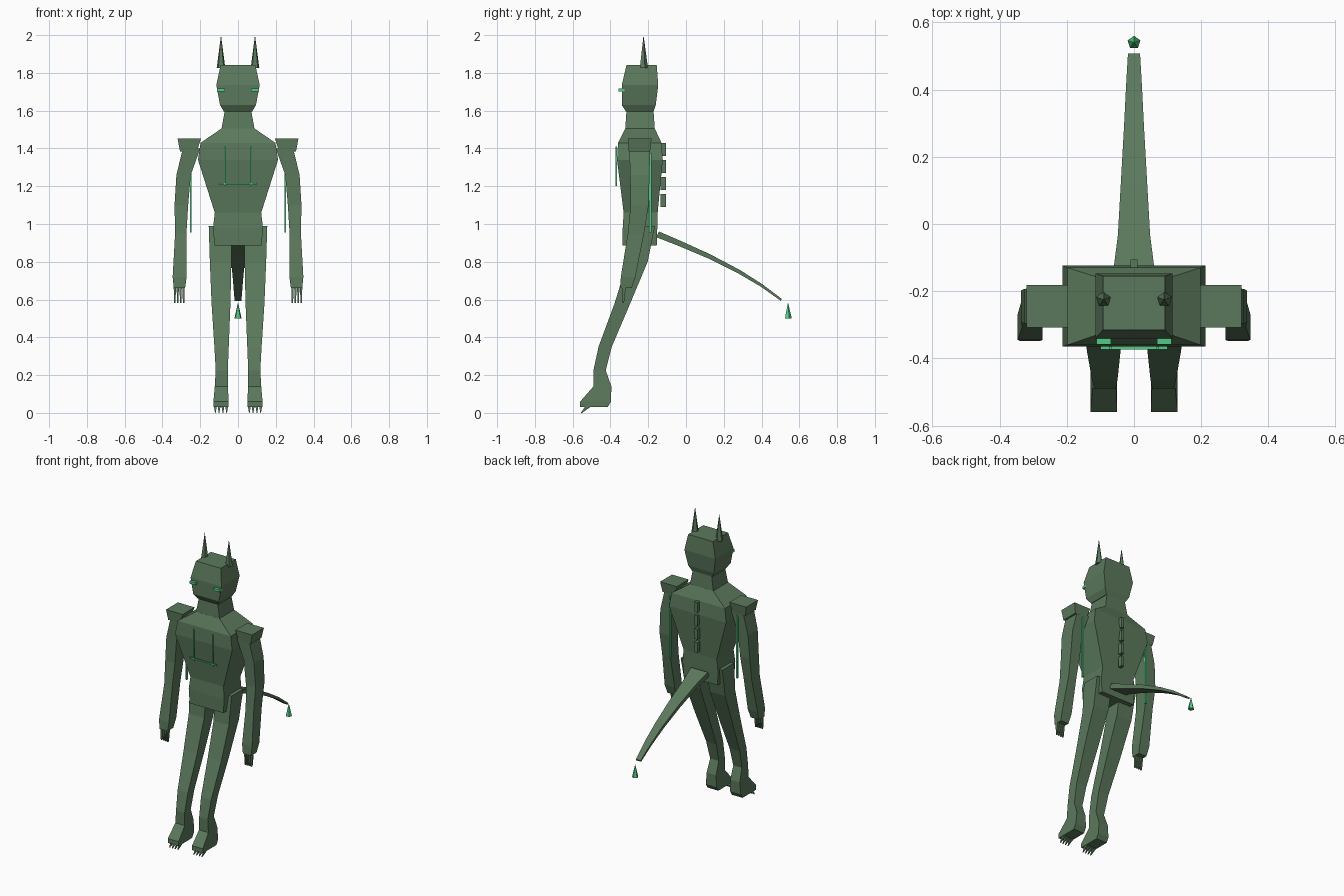
import bpy, bmesh, math


def material(name, rgb):
    m = bpy.data.materials.new(name)
    m.diffuse_color = (*rgb, 1)
    return m


BODY = material("moss_green", (0.105, 0.19, 0.107))
GLOW = material("bright_green", (0.085, 0.60, 0.23))


def finish(name, bm, mat):
    bmesh.ops.recalc_face_normals(bm, faces=bm.faces)
    mesh = bpy.data.meshes.new(name)
    bm.to_mesh(mesh)
    bm.free()
    mesh.materials.append(mat)
    ob = bpy.data.objects.new(name, mesh)
    bpy.context.collection.objects.link(ob)
    return ob


def loft(name, rings, mat=BODY, side=1):
    """Skin rectangular rings given as (x, z, y_front, y_back, half_width)."""
    bm = bmesh.new()
    loops = []
    for x, z, y0, y1, w in rings:
        x *= side
        loops.append([bm.verts.new(p) for p in
                      ((x - w, y0, z), (x + w, y0, z), (x + w, y1, z), (x - w, y1, z))])
    for a, b in zip(loops, loops[1:]):
        for i in range(4):
            j = (i + 1) % 4
            bm.faces.new((a[i], a[j], b[j], b[i]))
    bm.faces.new(loops[0])
    bm.faces.new(loops[-1])
    return finish(name, bm, mat)


def box(name, x, y, z, mat=BODY):
    """Box from (min, max) ranges."""
    cx, w = (x[0] + x[1]) / 2, abs(x[1] - x[0]) / 2
    return loft(name, [(cx, z[0], *y, w), (cx, z[1], *y, w)], mat)


def spike(name, x, y, z0, z1, r, mat=BODY):
    """Five-sided cone."""
    bm = bmesh.new()
    tip = bm.verts.new((x, y, z1))
    base = [bm.verts.new((x + r * math.sin(i * math.tau / 5),
                          y + r * math.cos(i * math.tau / 5), z0)) for i in range(5)]
    bm.faces.new(base)
    for i in range(5):
        bm.faces.new((base[i], base[(i + 1) % 5], tip))
    return finish(name, bm, mat)


# Torso, neck and head
loft("torso", [(0, 0.885, -0.335, -0.155, 0.125), (0, 0.98, -0.335, -0.152, 0.132),
               (0, 1.06, -0.33, -0.15, 0.123), (0, 1.34, -0.365, -0.123, 0.212),
               (0, 1.43, -0.36, -0.13, 0.198), (0, 1.505, -0.322, -0.165, 0.088)])
loft("neck", [(0, 1.50, -0.322, -0.165, 0.088), (0, 1.60, -0.315, -0.172, 0.07)])
loft("head", [(0, 1.595, -0.318, -0.172, 0.075), (0, 1.63, -0.34, -0.16, 0.095),
              (0, 1.735, -0.34, -0.147, 0.115), (0, 1.842, -0.315, -0.155, 0.092)])

# Spine ridge blocks
for i in range(4):
    top = 1.43 - 0.09 * i
    box(f"spine_block_{i + 1}", (-0.011, 0.011), (-0.135, -0.106), (top - 0.07, top))

# Chest piping
box("chest_band", (-0.1, 0.1), (-0.373, -0.365), (1.208, 1.216), GLOW)

# Tail: flat tapered ribbon that droops toward the tip
loft_path = [(-0.15, 0.945, 0.062), (-0.04, 0.90, 0.048), (0.12, 0.83, 0.039),
             (0.28, 0.748, 0.03), (0.40, 0.675, 0.024), (0.505, 0.598, 0.018)]
bm = bmesh.new()
rows = []
for i, (y, z, w) in enumerate(loft_path):
    t = 0.015 - 0.002 * i
    rows.append([bm.verts.new(p) for p in
                 ((-w, y - t / 2, z - t), (w, y - t / 2, z - t),
                  (w, y + t / 2, z + t), (-w, y + t / 2, z + t))])
for a, b in zip(rows, rows[1:]):
    for i in range(4):
        bm.faces.new((a[i], a[(i + 1) % 4], b[(i + 1) % 4], b[i]))
bm.faces.new(rows[0])
bm.faces.new(rows[-1])
finish("tail", bm, BODY)
spike("tail_tip", 0, 0.54, 0.50, 0.585, 0.02, GLOW)

# Paired parts
for s, tag in ((1, "left"), (-1, "right")):
    spike(f"{tag}_ear", s * 0.09, -0.225, 1.825, 2.0, 0.024)
    box(f"{tag}_eye", (s * 0.068, s * 0.111), (-0.358, -0.325), (1.702, 1.718), GLOW)
    box(f"{tag}_chest_stripe", (s * 0.067, s * 0.075), (-0.373, -0.365), (1.20, 1.41), GLOW)
    box(f"{tag}_arm_stripe", (s * 0.245, s * 0.255), (-0.195, -0.182), (0.955, 1.375), GLOW)

    # Shoulder pad and arm with hand
    loft(f"{tag}_shoulder_pad", [(0.262, 1.385, -0.303, -0.19, 0.045),
                                 (0.258, 1.452, -0.308, -0.182, 0.062)], side=s)
    loft(f"{tag}_arm", [(0.31, 0.66, -0.348, -0.288, 0.03), (0.309, 0.72, -0.345, -0.268, 0.037),
                        (0.303, 0.95, -0.308, -0.222, 0.03), (0.30, 1.10, -0.293, -0.198, 0.036),
                        (0.288, 1.26, -0.296, -0.193, 0.038),
                        (0.246, 1.40, -0.30, -0.19, 0.046)], side=s)
    for i in range(4):
        fx = 0.288 + 0.0155 * i
        loft(f"{tag}_finger_{i + 1}", [(fx, 0.582, -0.337, -0.328, 0.004),
                                       (fx, 0.67, -0.338, -0.318, 0.006)], side=s)

    # Leg with foot
    loft(f"{tag}_leg", [(0.09, 0.03, -0.56, -0.415, 0.04), (0.09, 0.06, -0.56, -0.397, 0.04),
                        (0.088, 0.14, -0.49, -0.395, 0.035), (0.086, 0.225, -0.49, -0.425, 0.032),
                        (0.087, 0.35, -0.463, -0.393, 0.038), (0.09, 0.58, -0.378, -0.295, 0.05),
                        (0.092, 0.80, -0.31, -0.203, 0.057),
                        (0.093, 0.99, -0.29, -0.165, 0.062)], side=s)
    for i in range(4):
        tx = 0.06 + 0.02 * i
        loft(f"{tag}_toe_{i + 1}", [(tx, 0.0, -0.557, -0.55, 0.002),
                                    (tx, 0.032, -0.535, -0.505, 0.007)], side=s)
